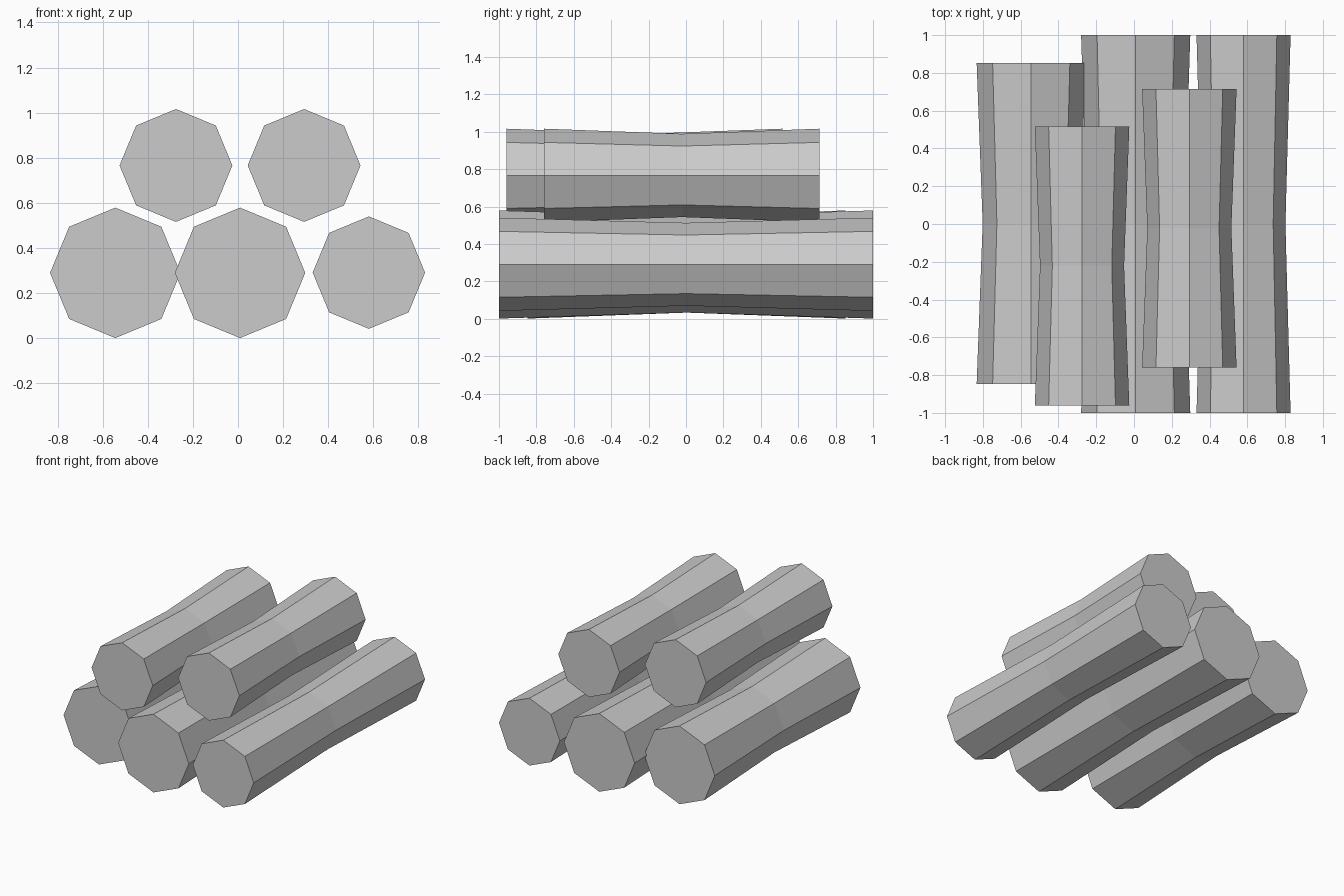
import bpy
import math

cube = bpy.data.objects.get("Cube")
if cube:
    bpy.data.objects.remove(cube, do_unlink=True)

SIDES = 8
WAIST = 0.89  # radius ratio at the middle of each log

# One plain grey for the whole stack
grey = bpy.data.materials.new("light_grey")
grey.use_nodes = True
colour = (0.6, 0.6, 0.6, 1)
grey.diffuse_color = colour
grey.node_tree.nodes["Principled BSDF"].inputs["Base Color"].default_value = colour


def log(name, x, z, radius, front, back):
    """Octagonal log along y, slightly pinched at its middle, with flat end caps."""
    stations = [(front, radius), ((front + back) / 2, radius * WAIST), (back, radius)]
    verts = []
    for y, r in stations:
        for i in range(SIDES):
            a = math.tau * i / SIDES
            verts.append((x + r * math.cos(a), y, z + r * math.sin(a)))
    faces = [tuple(range(SIDES)), tuple(reversed(range(2 * SIDES, 3 * SIDES)))]
    for ring in range(2):
        for i in range(SIDES):
            j = (i + 1) % SIDES
            a, b = ring * SIDES, (ring + 1) * SIDES
            faces.append((a + i, b + i, b + j, a + j))
    mesh = bpy.data.meshes.new(name)
    mesh.from_pydata(verts, [], faces)
    mesh.materials.append(grey)
    obj = bpy.data.objects.new(name, mesh)
    bpy.context.collection.objects.link(obj)


# Bottom row
log("bottom_right_log", -0.544, 0.29, 0.289, -0.847, 0.853)
log("bottom_middle_log", 0.009, 0.29, 0.289, -1.0, 1.0)
log("bottom_left_log", 0.58, 0.291, 0.249, -1.0, 1.0)

# Top row
log("top_right_log", -0.275, 0.766, 0.25, -0.96, 0.515)
log("top_left_log", 0.293, 0.766, 0.25, -0.76, 0.715)
